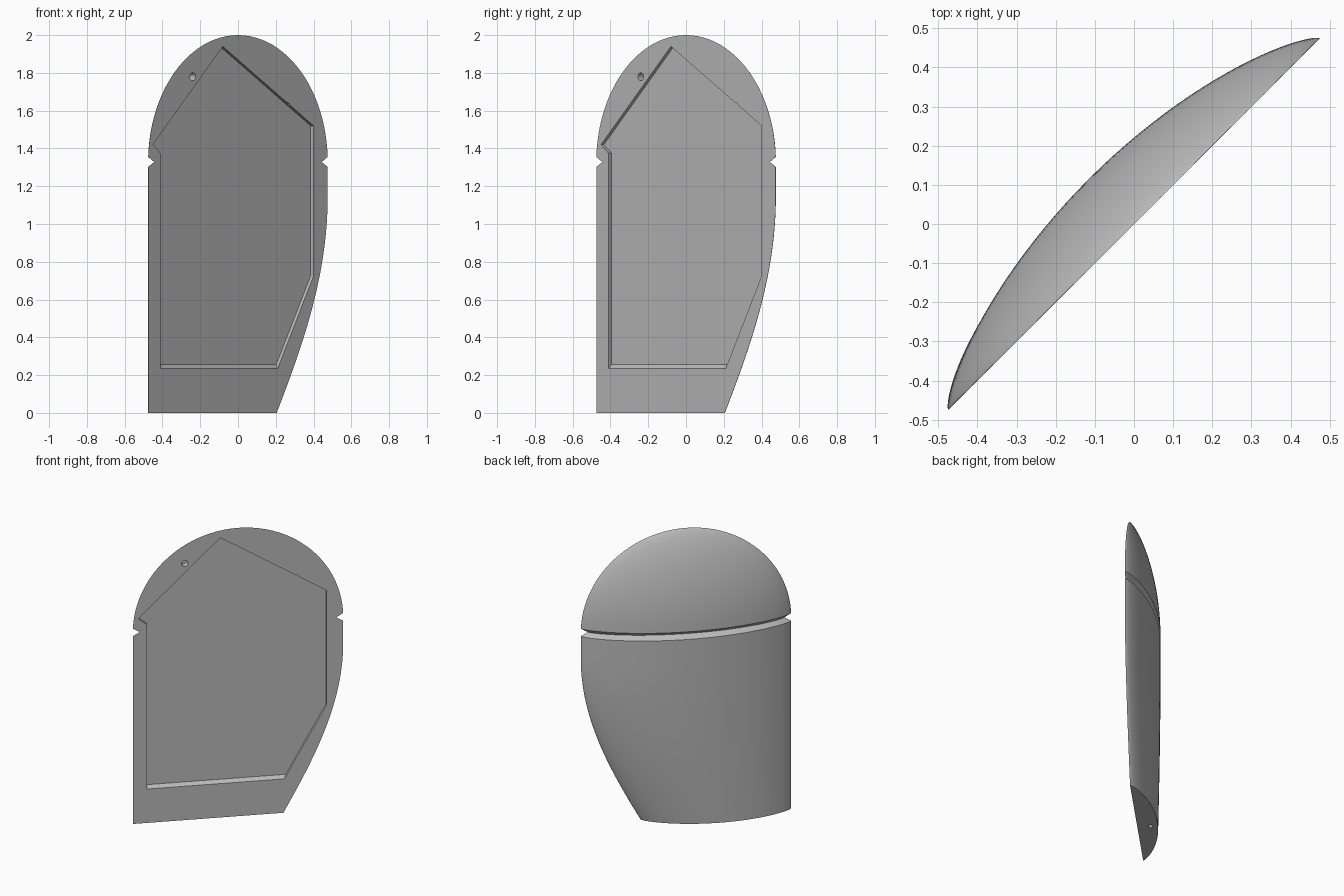
import bpy, bmesh, math
from mathutils import Vector
from mathutils.geometry import interpolate_bezier

if "Cube" in bpy.data.objects:
    bpy.data.objects.remove(bpy.data.objects["Cube"])

R2 = math.sqrt(2)
N = 48            # segments across the curved back
HALF = 0.475      # half width measured along x
BULGE = 0.163     # greatest thickness
MID = 1.328       # groove height, where the dome begins

grey = bpy.data.materials.new("grey")
grey.diffuse_color = (0.5, 0.5, 0.5, 1)
grey.use_nodes = True
grey.node_tree.nodes["Principled BSDF"].inputs["Base Color"].default_value = grey.diffuse_color


def place(x, n, z):
    """Point on the diagonal plane y = x, pushed n out of its back."""
    return Vector((x - n / R2, x + n / R2, z))


def make_object(name, bm):
    bmesh.ops.recalc_face_normals(bm, faces=bm.faces)
    me = bpy.data.meshes.new(name)
    bm.to_mesh(me)
    bm.free()
    ob = bpy.data.objects.new(name, me)
    bpy.context.collection.objects.link(ob)
    me.materials.append(grey)
    return ob


def prism(name, front, back):
    """Solid between two matching loops of points."""
    bm = bmesh.new()
    a = [bm.verts.new(p) for p in front]
    b = [bm.verts.new(p) for p in back]
    bm.faces.new(a)
    bm.faces.new(b)
    for i in range(len(a)):
        j = (i + 1) % len(a)
        bm.faces.new((a[i], a[j], b[j], b[i]))
    return make_object(name, bm)


# Rows from bottom to top: left x, right x, thickness, height
rows = []
side = interpolate_bezier(Vector((0.205, 0)), Vector((0.36, 0.4)),
                          Vector((0.475, 0.75)), Vector((0.475, 1.15)), 28)
for p in side:
    rows.append((-HALF, p.x, BULGE * ((p.x + HALF) / 0.95) ** 0.6, p.y))
rows.append((-HALF, HALF, BULGE, 1.302))
rows.append((-0.443, 0.443, BULGE * 0.8, MID))          # bottom of the V groove
for i in range(25):                                     # lens shaped dome
    a = math.radians(2.3 + (89.2 - 2.3) * i / 24)
    s = math.cos(a)
    rows.append((-HALF * s, HALF * s, BULGE * s ** 1.54, MID + 0.672 * math.sin(a)))

# Shell: loft of the curved back, closed by a flat front and base
bm = bmesh.new()
grid = []
for left, right, thick, z in rows:
    line = []
    for j in range(N + 1):
        t = -math.cos(math.pi * j / N)
        n = thick * max(0, 1 - t * t) ** 0.77 if 0 < j < N else 0
        line.append(bm.verts.new(place((left + right) / 2 + t * (right - left) / 2, n, z)))
    grid.append(line)
for lo, hi in zip(grid, grid[1:]):
    for j in range(N):
        bm.faces.new((lo[j], lo[j + 1], hi[j + 1], hi[j]))
bm.faces.new(grid[0])
bm.faces.new(grid[-1])
bm.faces.new([r[0] for r in grid] + [r[-1] for r in reversed(grid)])
shell = make_object("shell", bm)

# Pocket in the flat front, with a sloped lower wall
D = 0.022
upper = [(-0.41, 1.375), (-0.45, 1.42), (-0.08, 1.94), (0.40, 1.52), (0.40, 0.725)]


def pocket_loop(n, z_low, x_low):
    return [place(x, n, z) for x, z in upper + [(x_low, z_low), (-0.41, z_low)]]


cutters = [prism("pocket_cutter", pocket_loop(-D, 0.215, 0.202),
                 pocket_loop(D, 0.255, 0.218))]


# Round pin holes in the front
def pin_cutter(name, x, z, r, depth):
    def ring(n):
        return [place(x + r / R2 * math.cos(k * math.pi / 8), n,
                      z + r * math.sin(k * math.pi / 8)) for k in range(16)]
    cutters.append(prism(name, ring(-0.03), ring(depth)))


pin_cutter("pin_hole_cutter", -0.24, 1.78, 0.021, 0.045)
pin_cutter("edge_notch_cutter", 0.262, 1.622, 0.021, 0.015)

# Small hole in the base
c = place(-0.17, 0.085, 0)
circle = [Vector((0.014 * math.cos(k * math.pi / 6), 0.014 * math.sin(k * math.pi / 6), 0))
          for k in range(12)]
cutters.append(prism("base_hole_cutter", [c + p + Vector((0, 0, -0.03)) for p in circle],
                     [c + p + Vector((0, 0, 0.04)) for p in circle]))

# Cut, then smooth while keeping crisp edges
bpy.context.view_layer.objects.active = shell
shell.select_set(True)
for cutter in cutters:
    mod = shell.modifiers.new("cut", 'BOOLEAN')
    mod.operation = 'DIFFERENCE'
    mod.solver = 'EXACT'
    mod.object = cutter
    bpy.ops.object.modifier_apply(modifier=mod.name)
    bpy.data.objects.remove(cutter)
bpy.ops.object.shade_smooth_by_angle(angle=math.radians(25))
